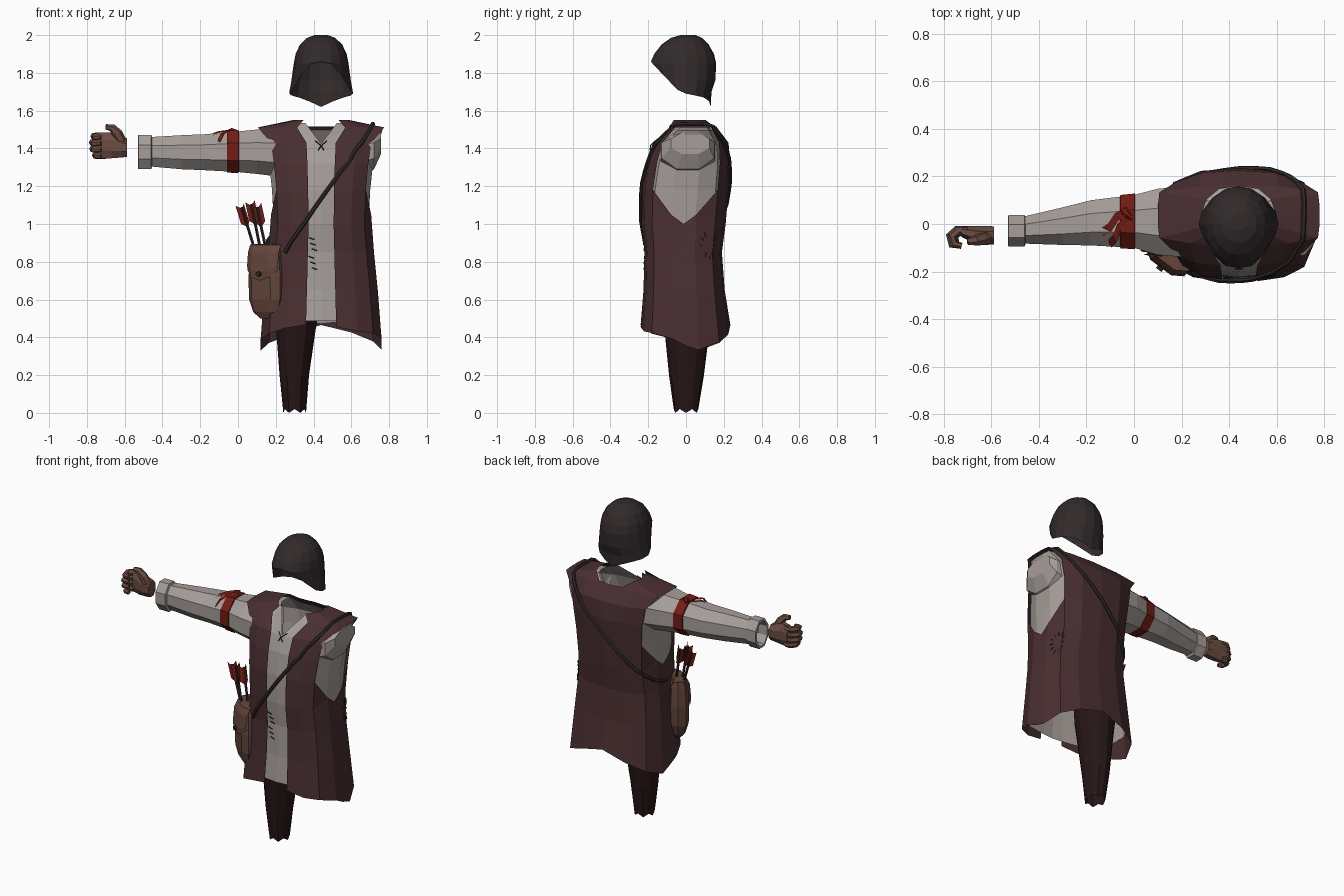
import bpy, bmesh, math, random
from mathutils import Vector
from mathutils.bvhtree import BVHTree

if "Cube" in bpy.data.objects:
    bpy.data.objects.remove(bpy.data.objects["Cube"])

random.seed(4)
CX = 0.44


def mat(name, r, g, b):
    m = bpy.data.materials.new(name)
    m.diffuse_color = (r, g, b, 1)
    m.use_nodes = True
    m.node_tree.nodes["Principled BSDF"].inputs["Base Color"].default_value = m.diffuse_color
    return m


MAROON = mat("maroon_cloth", .068, .028, .031)
LINEN = mat("linen", .38, .34, .32)
DARK = mat("dark_cloth", .032, .023, .024)
BROWN = mat("dark_trousers", .02, .008, .008)
LEATHER = mat("leather", .13, .062, .045)
SKIN = mat("glove", .15, .075, .056)
RED = mat("red_cloth", .17, .012, .008)
BLACK = mat("dark_leather", .03, .024, .022)


def mesh(name, verts, faces, m):
    bm = bmesh.new()
    vs = [bm.verts.new(v) for v in verts]
    for f in faces:
        bm.faces.new([vs[i] for i in f])
    bmesh.ops.remove_doubles(bm, verts=bm.verts, dist=1e-5)
    bmesh.ops.recalc_face_normals(bm, faces=bm.faces)
    me = bpy.data.meshes.new(name)
    bm.to_mesh(me)
    bm.free()
    me.materials.append(m)
    ob = bpy.data.objects.new(name, me)
    bpy.context.collection.objects.link(ob)
    return ob


def grid_faces(rings, closed=True, cell=None, caps=""):
    n = len(rings[0])
    faces = []
    for k in range(len(rings) - 1):
        for i in range(n if closed else n - 1):
            j = (i + 1) % n
            q = [k * n + i, k * n + j, (k + 1) * n + j, (k + 1) * n + i]
            keep = cell(k, i) if cell else (0, 1, 2, 3)
            if keep:
                faces.append([q[c] for c in keep])
    if "a" in caps:
        faces.append(list(range(n)))
    if "b" in caps:
        faces.append(list(range((len(rings) - 1) * n, len(rings) * n)))
    return faces


def loft(name, rings, m, **kw):
    return mesh(name, [p for r in rings for p in r], grid_faces(rings, **kw), m)


def tube(name, pts, radii, m, sides=6):
    pts = [Vector(p) for p in pts]
    rings = []
    for i, p in enumerate(pts):
        r = radii[i] if isinstance(radii, (list, tuple)) else radii
        t = (pts[min(i + 1, len(pts) - 1)] - pts[max(i - 1, 0)]).normalized()
        a = t.cross(Vector((0.1, 0.25, 1))).normalized()
        b = t.cross(a)
        rings.append([p + r * (a * math.cos(w) + b * math.sin(w))
                      for w in (math.tau * s / sides for s in range(sides))])
    return loft(name, rings, m, caps="ab")


def xring(x, y0, y1, z0, z1, n=8):
    ang = [math.tau * (i + .5) / n for i in range(n)]
    s = 1 / math.cos(math.pi / n)
    return [(x, (y0 + y1) / 2 + (y1 - y0) / 2 * s * math.cos(a),
             (z0 + z1) / 2 + (z1 - z0) / 2 * s * math.sin(a)) for a in ang]


# Torso cross-section columns (right half, mirrored), height levels and vest hem
HALF = [(.25, -1), (.6, -.93), (.86, -.75), (1, -.3), (1, 0), (1, .3), (.86, .75), (.5, .95), (0, 1)]
NECK = [(.62, -.8), (.8, -.6), (.92, -.35), (1, -.1), (1, 0), (1, .2), (.9, .55), (.55, .9), (0, 1)]
LEVELS = [(.40, .32, -.24, .235), (.65, .30, -.225, .205), (.85, .28, -.22, .19),
          (1.0, .265, -.235, .21), (1.18, .275, -.232, .225), (1.32, .29, -.21, .235),
          (1.43, .31, -.175, .225), (1.51, .34, -.09, .165), (1.55, .15, -.09, .16)]
HEM = [.46, .44, .425, .40, .365, .335, .37, .42, .46]


def torso(inset, hem=None):
    rings = []
    for k, (z, hx, yf, yb) in enumerate(LEVELS):
        half = NECK if k == 8 else HALF
        cols = half + [(-u, v) for u, v in half[-2::-1]]
        ring = []
        for i, (u, v) in enumerate(cols):
            zz = z - (inset if k >= 6 else 0)
            if k == 7:      # broad, square shoulder edge
                u *= {.25: 1.5, .86: 1.14}.get(abs(u), 1)
            if k == 0:
                zz = (hem or HEM[min(i, 16 - i)]) + random.uniform(-.01, .01)
            if k == 3 and abs(u) == 1 and v:
                zz += .05
            if k == 8 and v > .85:
                zz -= .035
            ring.append((CX + u * (hx - inset), (yf + yb) / 2 + v * ((yb - yf) / 2 - inset), zz))
        rings.append(ring)
    return rings


def vest_cell(k, i):
    # Open armholes, with triangles forming their pointed bottoms
    side = min(i, 15 - i)
    if 2 <= side <= 5 and 3 <= k <= 6:
        if k > 3 or side in (3, 4):
            return None
        return (0, 1, 3) if (side == 2) == (i < 8) else (0, 1, 2)
    return (0, 1, 2, 3)


vest = torso(0)
loft("vest", vest, MAROON, closed=False, cell=vest_cell)
hull = BVHTree.FromPolygons([Vector(p) for r in vest for p in r], grid_faces(vest))

# Shirt body with a V neck
shirt = torso(.015, .48)
for k, r in enumerate(shirt):
    r.append((CX, -.172, 1.425) if k >= 7 else (CX, min(p[1] for p in r) - .006, r[0][2]))
loft("shirt_body", shirt, LINEN)
loft("shirt_shoulder", [xring(.64, -.14, .16, 1.25, 1.48), xring(.72, -.13, .15, 1.29, 1.49),
                        xring(.757, -.08, .125, 1.37, 1.485)], LINEN, caps="b")

# Sleeve, cuff and arm band
loft("sleeve", [xring(*a) for a in [(.22, -.14, .16, 1.25, 1.50), (.10, -.13, .148, 1.265, 1.50),
     (0, -.10, .122, 1.275, 1.49), (-.18, -.09, .10, 1.285, 1.475), (-.30, -.088, .07, 1.29, 1.47),
     (-.47, -.082, .03, 1.305, 1.46)]], LINEN)
loft("cuff", [xring(*a) for a in [(-.455, -.08, .028, 1.305, 1.458), (-.46, -.095, .037, 1.29, 1.472),
     (-.528, -.095, .037, 1.29, 1.472), (-.53, -.08, .024, 1.305, 1.457), (-.47, -.075, .02, 1.31, 1.452)]], LINEN)
loft("arm_band", [xring(*a) for a in [(.005, -.10, .12, 1.28, 1.49), (.003, -.106, .128, 1.27, 1.497),
     (-.057, -.102, .122, 1.272, 1.493), (-.06, -.09, .11, 1.28, 1.48)]], RED)
for n, pts in enumerate([[(-.03, .07, 1.5), (-.08, .045, 1.495), (-.11, .0, 1.49), (-.145, -.02, 1.475)],
                         [(-.03, .04, 1.5), (-.07, .0, 1.495), (-.09, -.05, 1.48), (-.11, -.07, 1.44)]]):
    loft("band_tail_%d" % n, [[Vector(p), Vector(p) + Vector((.016, -.03, -.006))] for p in pts], RED, closed=False)
tube("band_knot", [(-.05, .06, 1.485), (-.03, .04, 1.495), (-.005, .02, 1.485)], .014, RED)

# Hand with curled fingers
loft("palm", [xring(*a) for a in [(-.588, -.085, -.01, 1.355, 1.455), (-.62, -.088, -.008, 1.352, 1.465),
     (-.67, -.08, -.008, 1.348, 1.485), (-.725, -.055, -.008, 1.348, 1.485)]], SKIN, caps="ab")
for i in range(4):
    z, s = 1.465 - .034 * i, (-.008, 0, -.002, -.016)[i]
    tube("finger_%d" % i, [(-.70, -.03, z), (-.745 - s, -.028, z), (-.772 - s, -.05, z),
                           (-.765 - s, -.085, z - .002), (-.725, -.092, z - .004)],
         [.02, .021, .019, .018, .013], SKIN)
tube("thumb", [(-.615, -.055, 1.43), (-.64, -.065, 1.48), (-.667, -.07, 1.51), (-.70, -.075, 1.515)],
     [.03, .028, .021, .014], SKIN)

# Trouser leg with a ragged end
leg = []
for z, cx, hx, yf, yb in [(.012, .30, .06, -.065, .065), (.2, .298, .078, -.09, .095), (.4, .305, .10, -.11, .12),
                          (.55, .31, .118, -.125, .14), (.75, .315, .125, -.13, .14), (.92, .32, .12, -.13, .14)]:
    leg.append([(cx + hx * math.cos(a), (yf + yb) / 2 + (yb - yf) / 2 * math.sin(a),
                 z + ((i % 2) * .02 - .012 if z < .1 else 0))
                for i, a in enumerate(math.tau * s / 12 for s in range(12))])
loft("trouser_leg", leg, BROWN)

# Hood: domed rings clipped by a slanted face opening
DOME = [(2.0, .035, -.03, .05), (1.985, .075, -.08, .085), (1.95, .112, -.13, .12), (1.90, .135, -.168, .148),
        (1.85, .145, -.19, .16), (1.76, .157, -.155, .155), (1.70, .168, -.11, .135), (1.61, .17, -.10, .13)]
EDGE = [1.86, 1.845, 1.785, 1.71, 1.69, 1.68, 1.67, 1.65, 1.62]


def dome_point(z, a):
    for p, q in zip(DOME, DOME[1:]):
        if z >= q[0]:
            t = (p[0] - z) / (p[0] - q[0])
            hx, yf, yb = (p[c] + (q[c] - p[c]) * t for c in (1, 2, 3))
            break
    c = -math.cos(a)
    return (CX + hx * math.sin(a), c * (yb if c > 0 else -yf), z)


hood = [[dome_point(max(l[0], EDGE[min(i, 16 - i)]), math.tau * i / 16) for i in range(16)] for l in DOME]


def hood_cell(k, i):
    # Drop collapsed cells below the opening edge
    j = (i + 1) % 16
    a, b = (hood[k][c][2] > hood[k + 1][c][2] + 1e-5 for c in (i, j))
    return (0, 1, 2, 3) if a and b else (0, 1, 3) if a else (0, 1, 2) if b else None


loft("hood", hood, DARK, cell=hood_cell, caps="a")

# Satchel turned towards the hip
W, D, O = Vector((.8, -.6, 0)), Vector((-.6, -.8, 0)), Vector((.155, -.125, 0))


def bag(w, d, z):
    return O + W * w + D * d + Vector((0, 0, z))


OCT = [(1, .45), (.6, 1), (-.6, 1), (-1, .45), (-1, -.45), (-.6, -1), (.6, -1), (1, -.45)]
loft("satchel", [[bag(u * hw, v * hd, z) for u, v in OCT] for z, hw, hd in
     [(.50, .04, .02), (.535, .08, .04), (.60, .102, .055), (.72, .105, .058), (.84, .092, .05), (.885, .085, .04)]],
     LEATHER, caps="ab")
COLS = (-.102, -.055, 0, .055, .102)
loft("satchel_flap", [[bag(w, d - (.03 if abs(w) > .1 else 0), z + dz * (1 - (w / .102) ** 2)) for w in COLS]
     for d, z, dz in [(-.045, .86, 0), (-.03, .895, 0), (.045, .89, 0), (.064, .85, 0), (.072, .78, -.03), (.068, .755, -.055)]],
     LEATHER, closed=False)
tube("satchel_button", [bag(0, .06, .735), bag(0, .085, .735)], .014, BLACK, 8)

# Arrows
for n, (x0, y0, x1, y1) in enumerate([(.09, -.10, .02, -.09), (.12, -.13, .07, -.12), (.15, -.11, .10, -.085)]):
    a, b = Vector((x0, y0, .86)), Vector((x1, y1, 1.09 + .015 * (n % 2)))
    tube("arrow_shaft_%d" % n, [a, b], .008, BLACK, 5)
    t = (b - a).normalized()
    s = t.cross(Vector((0, 1, 0))).normalized()
    for k in range(3):
        w = math.tau * k / 3 + .3 * n
        o = (s * math.cos(w) + t.cross(s) * math.sin(w)) * .03
        mesh("arrow_feather_%d_%d" % (n, k), [b - t * .11, b - t * .085 + o, b + t * .015 + o, b - t * .01],
             [(0, 1, 2, 3)], RED)


def on_torso(p, off):
    co, no, _, _ = hull.find_nearest(Vector(p))
    if no.dot(co - Vector((CX, .02, co.z - .1))) < 0:
        no = -no
    return co + no * off


# Shoulder strap wrapped over the torso
GUIDE = [(.24, -.22, .85), (.36, -.25, 1.02), (.50, -.25, 1.22), (.64, -.21, 1.40), (.71, -.08, 1.53),
         (.72, .03, 1.56), (.71, .14, 1.51), (.63, .24, 1.40), (.45, .25, 1.23), (.25, .22, 1.04), (.17, .08, .93), (.15, -.06, .88)]
path = []
for p, q in zip(GUIDE, GUIDE[1:]):
    path += [on_torso(Vector(p).lerp(Vector(q), t / 3), .006) for t in range(3)]
tube("strap", path + [bag(.03, -.04, .88)], .011, BLACK, 6)

# Stitched patch, mending stitches and neck laces
ring = [on_torso((.70, .13 + .05 * math.cos(a), .89 + .06 * math.sin(a)), .004) for a in (math.tau * i / 12 for i in range(12))]
mid = sum(ring, Vector()) / 12
mesh("vest_patch", ring, [range(12)], MAROON)
for i, p in enumerate(ring):
    tube("patch_stitch_%d" % i, [mid.lerp(p, .8), mid.lerp(p, 1.25)], .003, BLACK, 4)
for i in range(6):
    x, z = .375 + .008 * (i % 3), .92 - .03 * i
    tube("shirt_stitch_%d" % i, [on_torso((x, -.3, z), 0), on_torso((x + .028, -.3, z - .01), 0)], .003, BLACK, 4)
for i, s in enumerate((-1, 1)):
    tube("neck_lace_%d" % i, [(CX - s * .03, -.165, 1.44), (CX, -.188, 1.415), (CX + s * .015, -.19, 1.39)], .003, DARK, 4)
